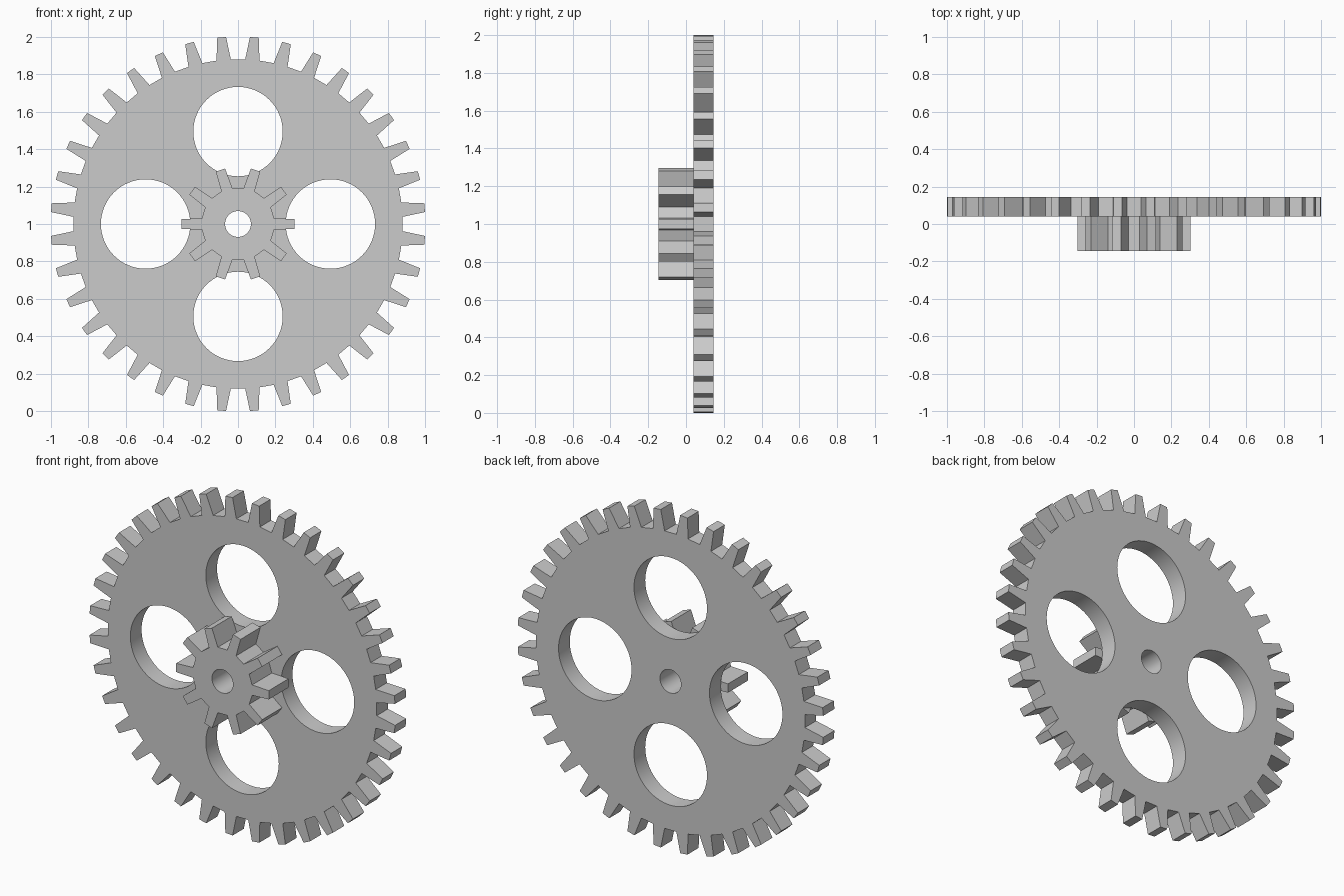
import bpy, bmesh
from math import sin, cos, pi, radians
from mathutils import Matrix

if "Cube" in bpy.data.objects:
    bpy.data.objects.remove(bpy.data.objects["Cube"])


def circle(cx, cy, r, n=64):
    return [(cx + r * cos(2 * pi * i / n), cy + r * sin(2 * pi * i / n)) for i in range(n)]


def gear_outline(teeth, tip_r, root_r, tip_half, root_half, offset=0.0):
    """Trapezoid teeth; half widths and offset in degrees."""
    pts = []
    for i in range(teeth):
        mid = offset + 360 * i / teeth
        for r, d in ((root_r, -root_half), (tip_r, -tip_half),
                     (tip_r, tip_half), (root_r, root_half)):
            a = radians(mid + d)
            pts.append((r * cos(a), r * sin(a)))
    return pts


def extruded(name, loops, y0, y1):
    """Fill the outline minus its holes and extrude between y0 and y1."""
    cu = bpy.data.curves.new(name, 'CURVE')
    cu.dimensions = '2D'
    cu.fill_mode = 'BOTH'
    cu.extrude = (y1 - y0) / 2
    for loop in loops:
        s = cu.splines.new('POLY')
        s.points.add(len(loop) - 1)
        for p, (x, y) in zip(s.points, loop):
            p.co = (x, y, 0, 1)
        s.use_cyclic_u = True
    ob = bpy.data.objects.new(name, cu)
    bpy.context.collection.objects.link(ob)
    bpy.ops.object.select_all(action='DESELECT')
    ob.select_set(True)
    bpy.context.view_layer.objects.active = ob
    bpy.ops.object.convert(target='MESH')
    ob = bpy.context.view_layer.objects.active
    me = ob.data
    me.transform(Matrix.Translation((0, (y0 + y1) / 2, 1)) @ Matrix.Rotation(pi / 2, 4, 'X'))
    bm = bmesh.new()
    bm.from_mesh(me)
    bmesh.ops.remove_doubles(bm, verts=bm.verts, dist=1e-5)
    bmesh.ops.recalc_face_normals(bm, faces=bm.faces)
    bm.to_mesh(me)
    bm.free()
    bpy.ops.object.shade_smooth_by_angle(angle=radians(20))
    return ob


bore = circle(0, 0, 0.069)

# Large wheel with four round lightening holes
holes = [circle(0.494 * cos(k * pi / 2), 0.494 * sin(k * pi / 2), 0.239) for k in range(4)]
extruded("large_gear",
         [gear_outline(36, 1.002, 0.881, 1.35, 2.5, 5), bore] + holes, 0.04, 0.145)

# Small pinion on the front face
extruded("small_pinion",
         [gear_outline(10, 0.304, 0.196, 4.9, 9), bore], -0.145, 0.04)
